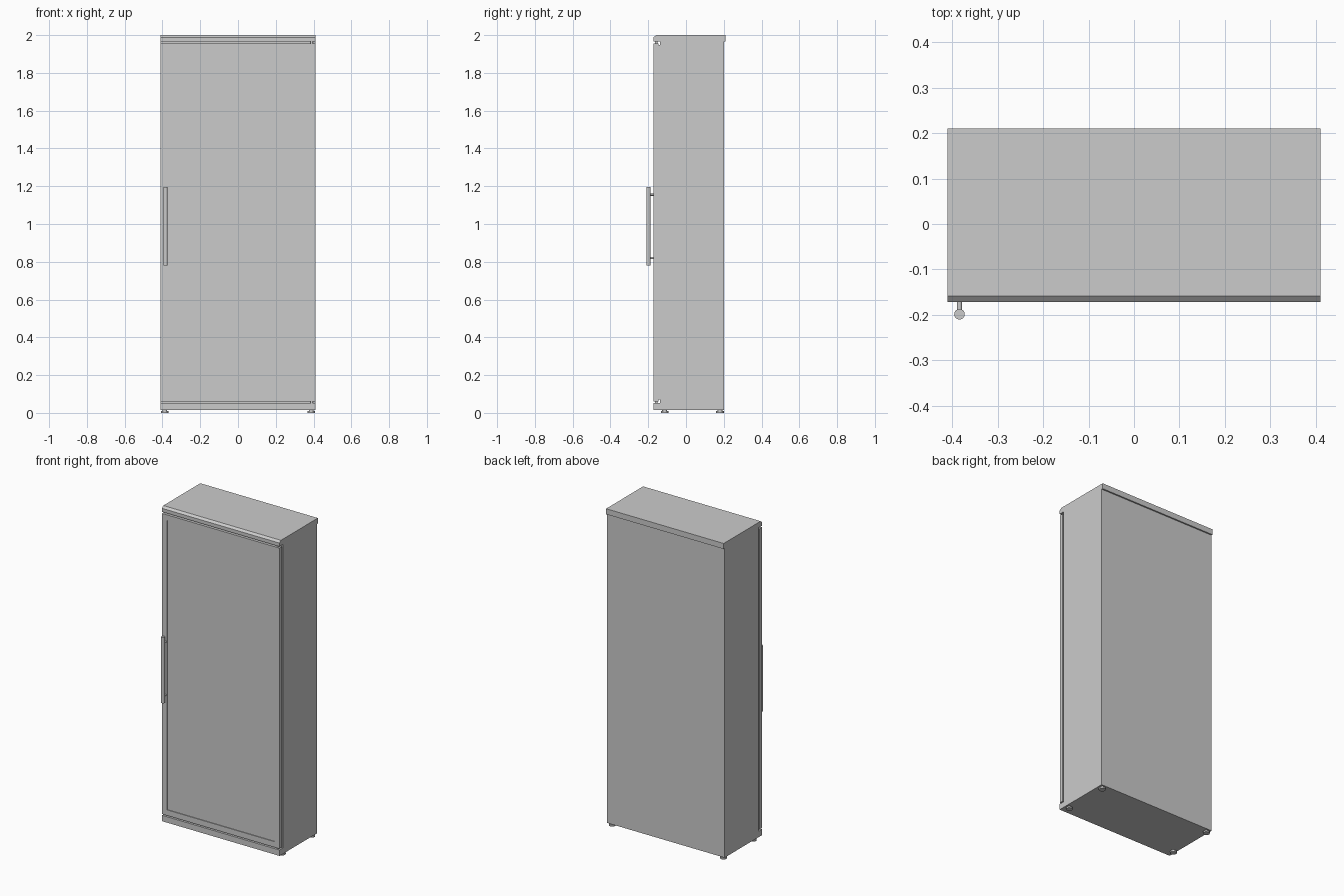
import bpy, bmesh, math

if "Cube" in bpy.data.objects:
    bpy.data.objects.remove(bpy.data.objects["Cube"])

def mesh_object(name, bm):
    bmesh.ops.recalc_face_normals(bm, faces=bm.faces)
    me = bpy.data.meshes.new(name)
    bm.to_mesh(me)
    bm.free()
    ob = bpy.data.objects.new(name, me)
    bpy.context.collection.objects.link(ob)
    return ob

def box(name, x0, x1, y0, y1, z0, z1):
    bm = bmesh.new()
    bmesh.ops.create_cube(bm, size=1)
    for v in bm.verts:
        v.co = ((x0 + x1) / 2 + v.co.x * (x1 - x0),
                (y0 + y1) / 2 + v.co.y * (y1 - y0),
                (z0 + z1) / 2 + v.co.z * (z1 - z0))
    me = mesh_object(name, bm)
    return me

def extrude_profile(name, pts, half_width):
    # side profile in (y, z), extruded across x
    bm = bmesh.new()
    face = bm.faces.new([bm.verts.new((-half_width, y, z)) for y, z in pts])
    ext = bmesh.ops.extrude_face_region(bm, geom=[face])
    new = [g for g in ext["geom"] if isinstance(g, bmesh.types.BMVert)]
    bmesh.ops.translate(bm, verts=new, vec=(2 * half_width, 0, 0))
    return mesh_object(name, bm)

def cylinder(name, radius, depth, loc, rot=(0, 0, 0), sides=32):
    bpy.ops.mesh.primitive_cylinder_add(vertices=sides, radius=radius, depth=depth,
                                        location=loc, rotation=rot)
    ob = bpy.context.object
    ob.name = name
    bpy.ops.object.shade_smooth_by_angle()
    return ob

W = 0.41         # half width
FRONT = -0.172   # front of door, cap and plinth
BODY = -0.137    # front of the carcass behind the door
BACK = 0.201

# Cabinet shell: plinth, carcass and chamfered cap with a rear overhang
extrude_profile("cabinet_body", [
    (FRONT, 0.016), (BACK, 0.016), (BACK, 1.965), (0.21, 1.965), (0.21, 2.0),
    (-0.158, 2.0), (FRONT, 1.988), (FRONT, 1.966), (BODY, 1.966),
    (BODY, 0.053), (FRONT, 0.053)], W)

# Door with a shallow recessed front panel
door = box("door", -W + 0.001, W - 0.001, FRONT, -0.146, 0.061, 1.956)
bm = bmesh.new()
bm.from_mesh(door.data)
front = min(bm.faces, key=lambda f: f.calc_center_median().y)
bmesh.ops.inset_region(bm, faces=[front], thickness=0.05)
bmesh.ops.inset_region(bm, faces=[front], thickness=0.0005, depth=-0.004)
bm.to_mesh(door.data)
bm.free()

# Seal between door and carcass
box("door_seal", -W + 0.006, W - 0.006, -0.147, BODY + 0.001, 0.07, 1.947)

# Hinge pins at the right side, above and below the door
for name, z in (("lower_hinge_pin", 0.057), ("upper_hinge_pin", 1.961)):
    cylinder(name, 0.007, 0.012, (0.39, -0.158, z), sides=16)

# Vertical bar handle with two standoffs
HX, HY = -0.384, -0.1985
cylinder("handle_bar", 0.0115, 0.415, (HX, HY, 0.988))
for name, z in (("lower_handle_post", 0.82), ("upper_handle_post", 1.155)):
    cylinder(name, 0.0055, 0.03, (HX, -0.184, z), (math.pi / 2, 0, 0), 16)

# Levelling feet
for sx, side in ((-1, "left"), (1, "right")):
    for y, end in ((-0.113, "front"), (0.18, "back")):
        cylinder(f"{end}_{side}_foot", 0.02, 0.009, (sx * 0.388, y, 0.0045))
        cylinder(f"{end}_{side}_foot_stem", 0.013, 0.010, (sx * 0.388, y, 0.013), sides=16)
